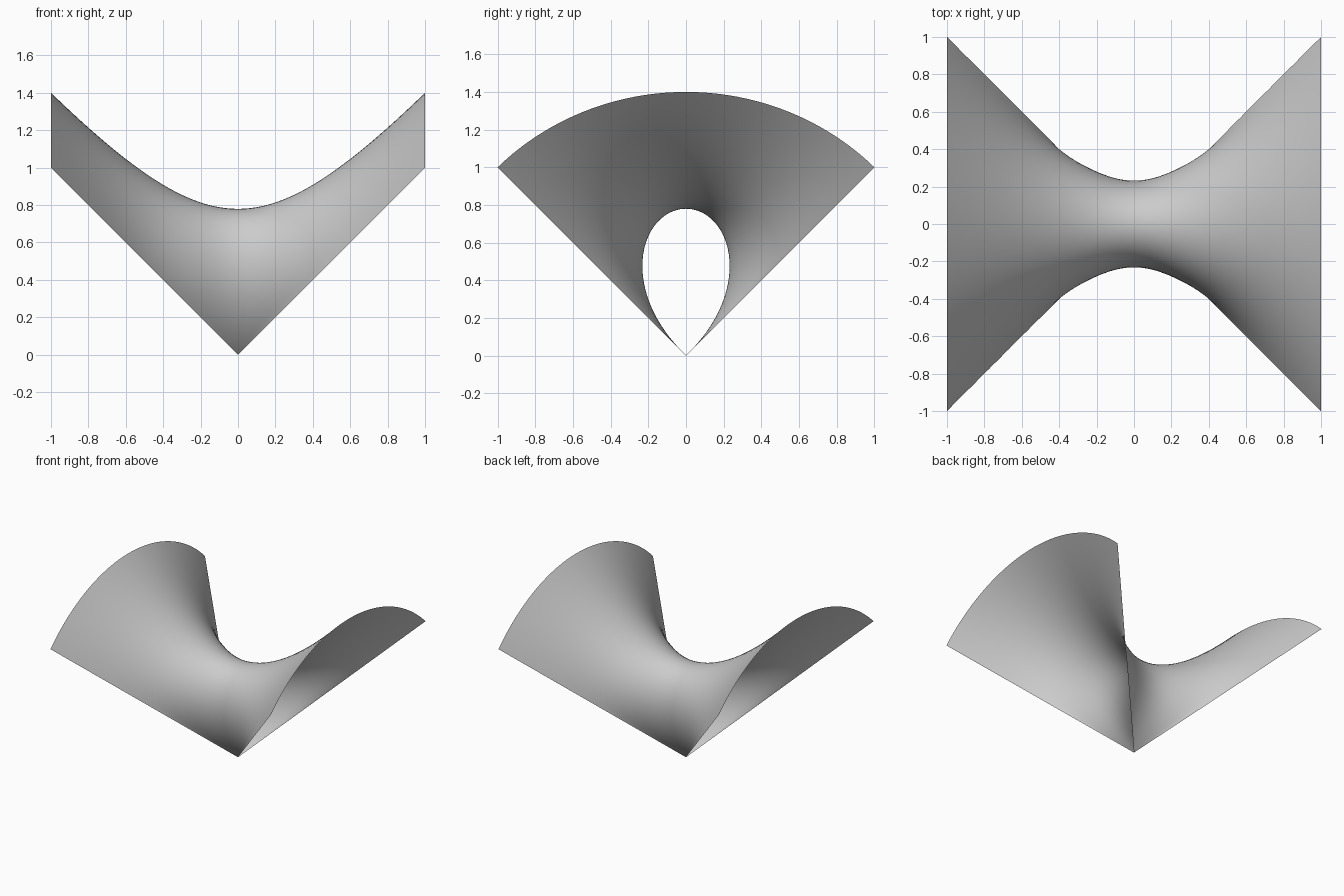
import bpy, bmesh, math

if "Cube" in bpy.data.objects:
    bpy.data.objects.remove(bpy.data.objects["Cube"])

NX, NT = 96, 64  # grid steps along x and around the arch


def radius(x, th):
    """Distance from the x axis: a circular arch far out, a teardrop loop at x = 0."""
    c = max(0.0, math.cos(2 * th))
    power = 1.15 + 0.45 * math.exp(-(x / 0.2) ** 2)
    return math.sqrt(max(0.0, 2 * x * x + (0.608 - 0.648 * x * x) * c ** power))


def point(i, j):
    s = 2 * i / NX - 1
    x = math.copysign(abs(s) ** 1.4, s)          # finer near the waist
    th = math.pi / 4 * math.sin(math.pi * (j / NT - 0.5))  # finer near the rims
    r = radius(x, th)
    return x, r * math.sin(th), r * math.cos(th)


# Saddle sheet: arch sections swept along x
bm = bmesh.new()
grid = [[bm.verts.new(point(i, j)) for j in range(NT + 1)] for i in range(NX + 1)]
for i in range(NX):
    for j in range(NT):
        f = bm.faces.new((grid[i][j], grid[i + 1][j], grid[i + 1][j + 1], grid[i][j + 1]))
        f.smooth = True
bmesh.ops.remove_doubles(bm, verts=bm.verts[:], dist=1e-5)

mesh = bpy.data.meshes.new("saddle_sheet")
bm.to_mesh(mesh)
bm.free()

# Plain grey
grey = bpy.data.materials.new("light grey")
grey.diffuse_color = (0.6, 0.6, 0.6, 1)
grey.use_nodes = True
grey.node_tree.nodes["Principled BSDF"].inputs["Base Color"].default_value = grey.diffuse_color
mesh.materials.append(grey)

sheet = bpy.data.objects.new("saddle_sheet", mesh)
bpy.context.collection.objects.link(sheet)
